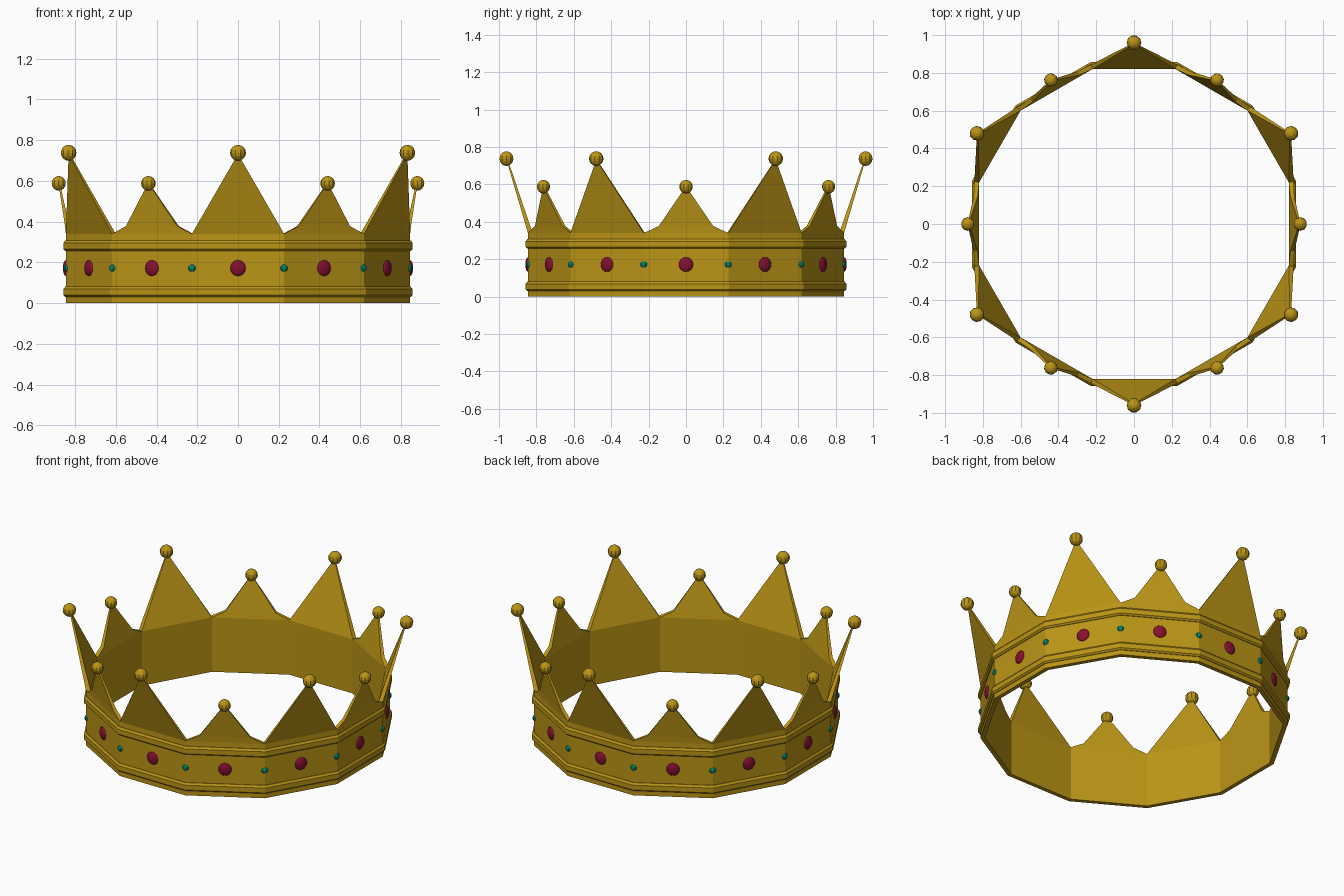
import bpy, bmesh
from math import cos, sin, pi, radians
from mathutils import Matrix, Vector

if "Cube" in bpy.data.objects:
    bpy.data.objects.remove(bpy.data.objects["Cube"])

N = 12
C15 = cos(pi / N)


def material(name, rgb):
    m = bpy.data.materials.new(name)
    m.diffuse_color = (*rgb, 1)
    m.use_nodes = True
    m.node_tree.nodes["Principled BSDF"].inputs["Base Color"].default_value = m.diffuse_color
    return m


gold = material("gold", (0.50, 0.30, 0.008))
red = material("red_gem", (0.24, 0.005, 0.03))
green = material("green_gem", (0.0, 0.24, 0.16))


def finish(bm, name, mat):
    bmesh.ops.recalc_face_normals(bm, faces=bm.faces)
    me = bpy.data.meshes.new(name)
    bm.to_mesh(me)
    bm.free()
    me.materials.append(mat)
    ob = bpy.data.objects.new(name, me)
    bpy.context.collection.objects.link(ob)
    return ob


def ring(name, profile, mat):
    """Twelve-sided ring from a closed profile of (distance to flat, z)."""
    bm = bmesh.new()
    loops = []
    for k in range(N):
        a = 2 * pi * (k + 0.5) / N
        loops.append([bm.verts.new((r / C15 * cos(a), r / C15 * sin(a), z)) for r, z in profile])
    n = len(profile)
    for k in range(N):
        p, q = loops[k], loops[(k + 1) % N]
        for i in range(n):
            j = (i + 1) % n
            bm.faces.new((p[i], q[i], q[j], p[j]))
    return finish(bm, name, mat)


def spike(name, angle, outline):
    """Leaning point; outline rows are (width, z, outer radius, inner radius, inner width)."""
    bm = bmesh.new()
    rot = Matrix.Rotation(angle, 4, 'Z')
    outer = [bm.verts.new(rot @ Vector((ro, w, z))) for w, z, ro, ri, wi in outline]
    inner = [bm.verts.new(rot @ Vector((ri, wi, z))) for w, z, ro, ri, wi in outline]
    n = len(outline)
    bm.faces.new(outer)
    bm.faces.new(inner[::-1])
    for i in range(n):
        j = (i + 1) % n
        bm.faces.new((outer[i], outer[j], inner[j], inner[i]))
    bmesh.ops.triangulate(bm, faces=[f for f in bm.faces if len(f.verts) > 4])
    return finish(bm, name, gold)


def bead(name, angle, radius, z, scale, mat, seg=10, rings=8):
    """Faceted sphere, stretched as (outward, sideways, up)."""
    bm = bmesh.new()
    m = (Matrix.Rotation(angle, 4, 'Z') @ Matrix.Translation((radius, 0, z))
         @ Matrix.Diagonal((*scale, 1)))
    bmesh.ops.create_uvsphere(bm, u_segments=seg, v_segments=rings, radius=1, matrix=m)
    return finish(bm, name, mat)


# Band and its two raised trims
OUT, INN, TOP = 0.845, 0.82, 0.34
ring("band", [(OUT, 0), (OUT, TOP), (INN, TOP), (INN, 0)], gold)
for name, z in (("lower_trim", 0.035), ("upper_trim", 0.262)):
    ring(name, [(0.835, z - 0.005), (0.848, z - 0.005), (0.857, z + 0.004), (0.857, z + 0.034),
                (0.848, z + 0.046), (0.835, z + 0.046)], gold)

# Points, tip balls and gems around the band
wo, wi = OUT * sin(pi / N) / C15, INN * sin(pi / N) / C15
for k in range(N):
    a = radians(30 * k)
    if k % 2:
        tip = (0.004, 0.725, 0.958, 0.950, 0.004)
        half = [(wo, TOP, OUT, INN, wi), tip]
        r, z, size = 0.960, 0.738, 0.039
    else:
        tip = (0.004, 0.585, 0.881, 0.873, 0.004)
        half = [(wo, TOP, OUT, INN, wi), (0.145, 0.378, 0.849, 0.828, 0.143), tip]
        r, z, size = 0.880, 0.588, 0.036
    mirrored = [(-w, h, o, i, -v) for w, h, o, i, v in reversed(half)]
    spike(f"point_{k}", a, half + mirrored)
    bead(f"tip_ball_{k}", a, r, z, (size,) * 3, gold)
    bead(f"red_gem_{k}", a, OUT, 0.172, (0.015, 0.038, 0.039), red)
    bead(f"green_gem_{k}", a + pi / N, OUT / C15 - 0.003, 0.172, (0.013, 0.019, 0.018), green, 8, 6)
